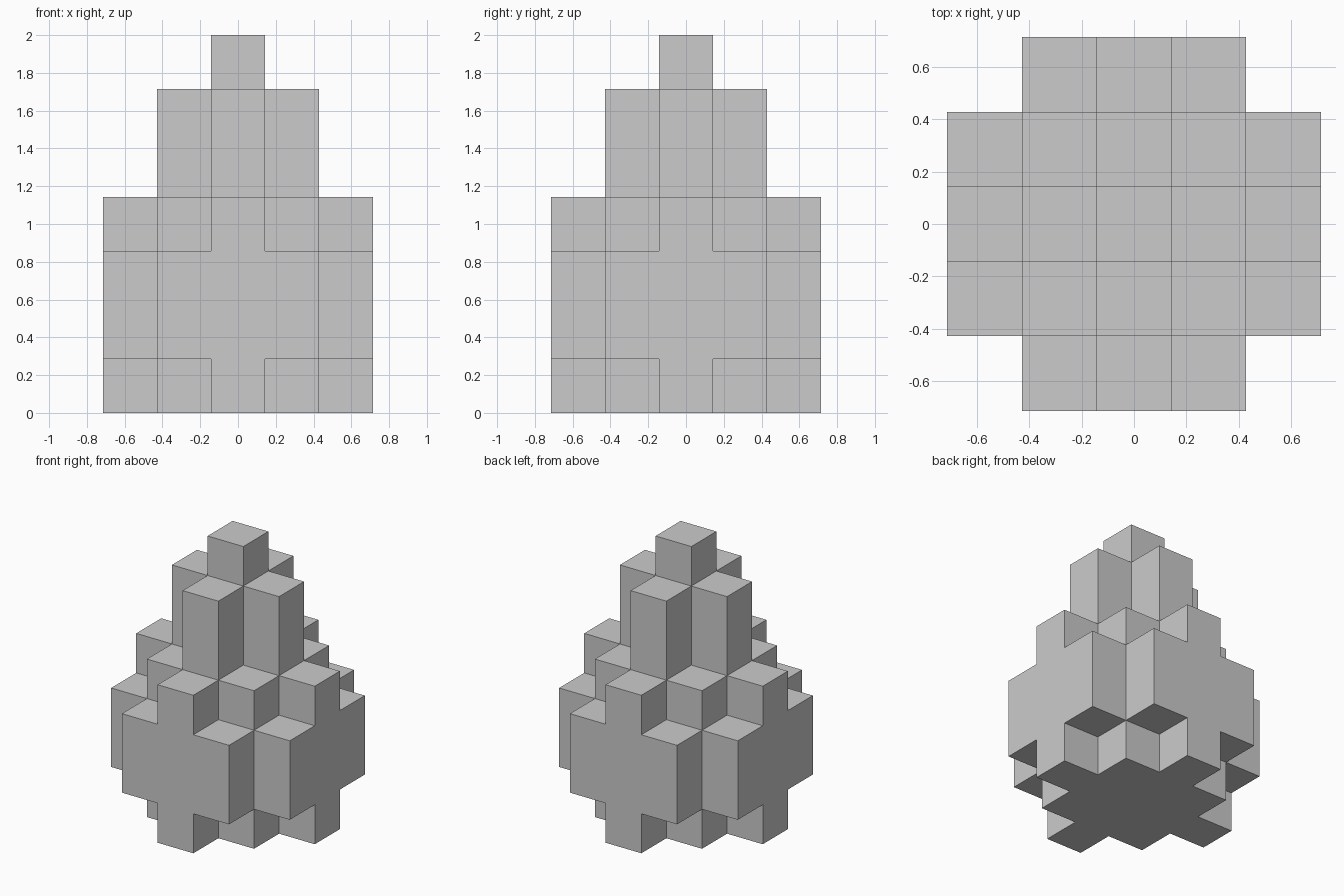
import bpy, bmesh
from math import radians
from mathutils import Vector

if "Cube" in bpy.data.objects:
    bpy.data.objects.remove(bpy.data.objects["Cube"])

U = 2 / 7  # edge of one block


def rows(*half_widths):
    """Block cells of a symmetric layer: half width of row 0, 1, 2..."""
    return {(x, y) for i, w in enumerate(half_widths)
            for y in (i, -i) for x in range(-w, w + 1)}


diamond = rows(2, 1, 0)    # stepped diamond, five blocks across
wide = rows(2, 2, 1)       # 5 x 5 without its corners
plus = rows(1, 0)
single = rows(0)

# Layers from the ground to the tip
layers = [diamond, wide, wide, diamond, plus, plus, single]
cells = {(x, y, z) for z, layer in enumerate(layers) for x, y in layer}

# Outer skin only: one quad wherever a block has no neighbour
bm = bmesh.new()
for cell in cells:
    centre = Vector(cell) + Vector((0, 0, 0.5))
    for axis in range(3):
        for sign in (-1, 1):
            n = Vector((0, 0, 0))
            n[axis] = sign
            if tuple(int(c + d) for c, d in zip(cell, n)) in cells:
                continue
            a = Vector((0, 0, 0))
            a[(axis + 1) % 3] = 0.5
            b = n.cross(a)
            corners = (-a - b, a - b, a + b, -a + b)
            bm.faces.new([bm.verts.new((centre + n / 2 + c) * U) for c in corners])

# Weld the quads and merge coplanar ones into clean flat faces
bmesh.ops.remove_doubles(bm, verts=bm.verts, dist=0.001)
bmesh.ops.dissolve_limit(bm, angle_limit=radians(1), verts=bm.verts, edges=bm.edges)

mesh = bpy.data.meshes.new("stepped_block_cone")
bm.to_mesh(mesh)
bm.free()
bpy.context.collection.objects.link(bpy.data.objects.new("stepped_block_cone", mesh))
